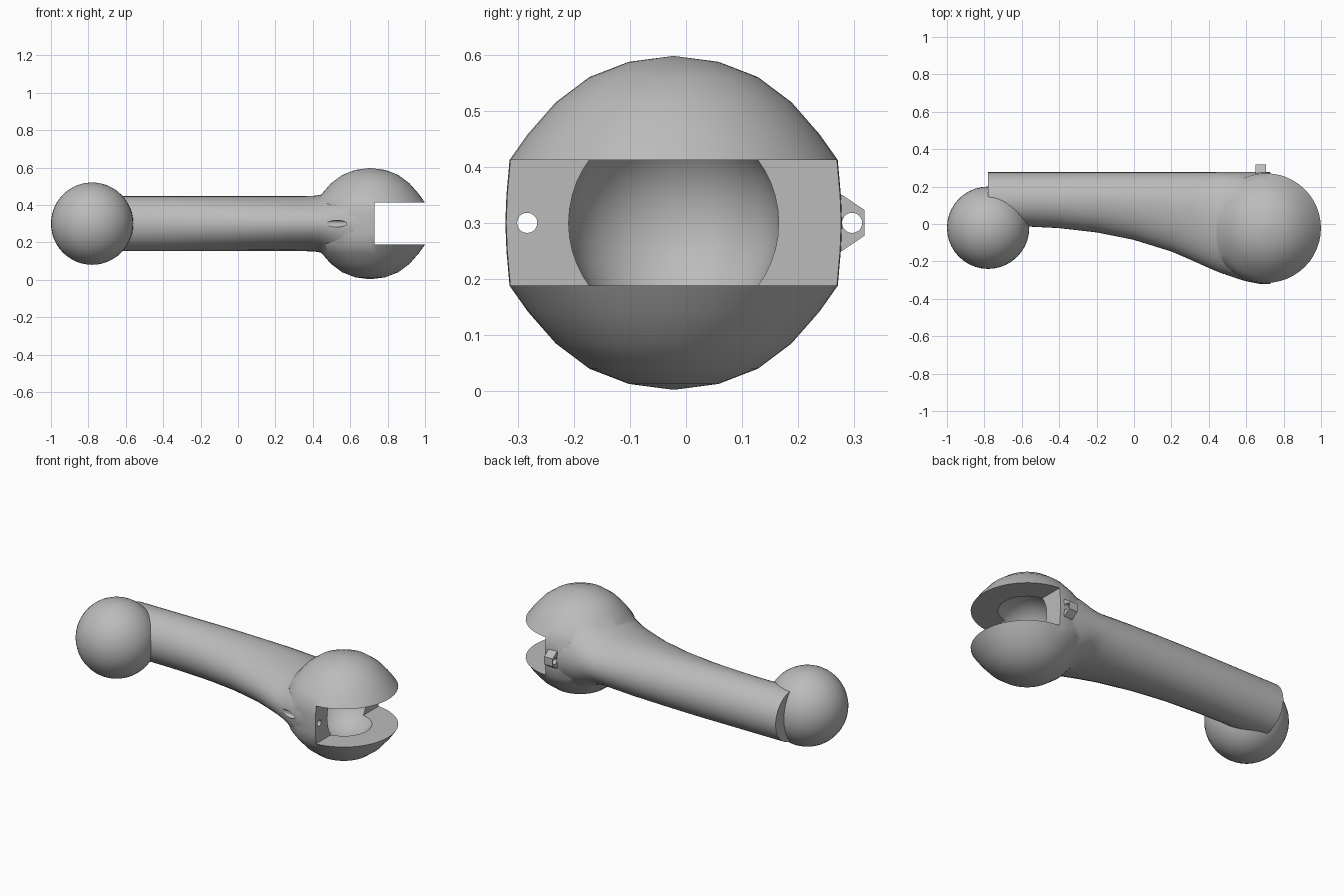
import bpy, bmesh, math
from mathutils import Matrix, Vector

old = bpy.data.objects.get("Cube")
if old:
    bpy.data.objects.remove(old, do_unlink=True)

grey = bpy.data.materials.new("light grey")
grey.use_nodes = True
grey.diffuse_color = (0.5, 0.5, 0.5, 1)
grey.node_tree.nodes["Principled BSDF"].inputs["Base Color"].default_value = (0.5, 0.5, 0.5, 1)

BALL = Vector((-0.78, -0.02, 0.3))
SOCKET = Vector((0.707, -0.022, 0.3))


def finish(bm, name):
    bmesh.ops.recalc_face_normals(bm, faces=bm.faces)
    mesh = bpy.data.meshes.new(name)
    bm.to_mesh(mesh)
    bm.free()
    obj = bpy.data.objects.new(name, mesh)
    bpy.context.collection.objects.link(obj)
    mesh.materials.append(grey)
    return obj


def sphere(name, center, radius):
    bm = bmesh.new()
    bmesh.ops.create_uvsphere(bm, u_segments=40, v_segments=24, radius=radius,
                              matrix=Matrix.Translation(center))
    return finish(bm, name)


def box(name, low, high):
    low, high = Vector(low), Vector(high)
    bm = bmesh.new()
    bmesh.ops.create_cube(bm, size=1, matrix=Matrix.Translation((low + high) / 2)
                          @ Matrix.Diagonal((high - low).to_4d()))
    return finish(bm, name)


def rod(name, x0, x1, y, radius):
    bm = bmesh.new()
    place = Matrix.Translation(((x0 + x1) / 2, y, 0.3)) @ Matrix.Rotation(math.pi / 2, 4, 'Y')
    bmesh.ops.create_cone(bm, cap_ends=True, segments=20, radius1=radius, radius2=radius,
                          depth=x1 - x0, matrix=place)
    return finish(bm, name)


def loft(name, rings):
    bm = bmesh.new()
    loops = [[bm.verts.new(p) for p in ring] for ring in rings]
    for a, b in zip(loops, loops[1:]):
        for i in range(len(a)):
            j = (i + 1) % len(a)
            bm.faces.new((a[i], a[j], b[j], b[i]))
    bm.faces.new(loops[0])
    bm.faces.new(loops[-1])
    return finish(bm, name)


def boolean(target, tool, operation):
    mod = target.modifiers.new(operation.lower(), 'BOOLEAN')
    mod.operation, mod.solver, mod.object = operation, 'EXACT', tool
    bpy.context.view_layer.objects.active = target
    bpy.ops.object.modifier_apply(modifier=mod.name)
    bpy.data.objects.remove(tool, do_unlink=True)


def angles(n):
    return [2 * math.pi * i / n for i in range(n)]


# Socket shell: rounded head turned about the vertical axis
half = [(0.004, 0.297), (0.08, 0.287), (0.15, 0.26), (0.21, 0.215),
        (0.26, 0.158), (0.2925, 0.112), (0.298, 0.05)]
outline = half + [(0.3, 0)] + [(r, -z) for r, z in reversed(half)]
arm = loft("arm_with_socket", [[SOCKET + Vector((r * math.cos(a), r * math.sin(a), z))
                                for a in angles(48)] for r, z in outline])

# Arm: x, front edge, widest line, half height; the back edge stays straight
stations = [(-0.78, -0.016, 0.13, 0.147), (-0.56, -0.014, 0.13, 0.147),
            (-0.4, -0.022, 0.13, 0.147), (-0.2, -0.045, 0.13, 0.147),
            (0, -0.085, 0.12, 0.147), (0.2, -0.147, 0.1, 0.147),
            (0.3, -0.19, 0.08, 0.147), (0.4, -0.235, 0.05, 0.148),
            (0.44, -0.252, 0.035, 0.154), (0.48, -0.268, 0.02, 0.172),
            (0.52, -0.283, 0.005, 0.2), (0.56, -0.296, -0.01, 0.222),
            (0.62, -0.311, -0.02, 0.235), (0.7, -0.319, -0.022, 0.24)]
rings = []
for x, front, mid, height in stations:
    ring = []
    for a in angles(40):
        c = math.cos(a)
        reach = 0.277 - mid if c > 0 else mid - front
        ring.append((x, mid + reach * c, 0.3 + height * math.sin(a)))
    rings.append(ring)
boolean(arm, loft("arm_shaft", rings), 'UNION')

# Small tapered lug at the back of the socket
lug = [(0.25, 0.25), (0.278, 0.25), (0.318, 0.277), (0.318, 0.323), (0.278, 0.35), (0.25, 0.35)]
boolean(arm, loft("lug", [[(x, y, z) for y, z in lug] for x in (0.65, 0.705)]), 'UNION')

# Slot, round cavity, lug hole and pin hole
boolean(arm, box("slot_cutter", (0.73, -0.5, 0.188), (1.2, 0.5, 0.412)), 'DIFFERENCE')
boolean(arm, sphere("cavity_cutter", SOCKET, 0.189), 'DIFFERENCE')
boolean(arm, rod("lug_hole_cutter", 0.6, 0.8, 0.296, 0.018), 'DIFFERENCE')
boolean(arm, rod("pin_hole_cutter", 0.3, 0.8, -0.283, 0.018), 'DIFFERENCE')

# Ball end joined to the shaft
boolean(arm, sphere("ball_end", BALL, 0.22), 'UNION')

bpy.ops.object.select_all(action='DESELECT')
arm.select_set(True)
bpy.context.view_layer.objects.active = arm
bpy.ops.object.shade_smooth_by_angle(angle=math.radians(32))
